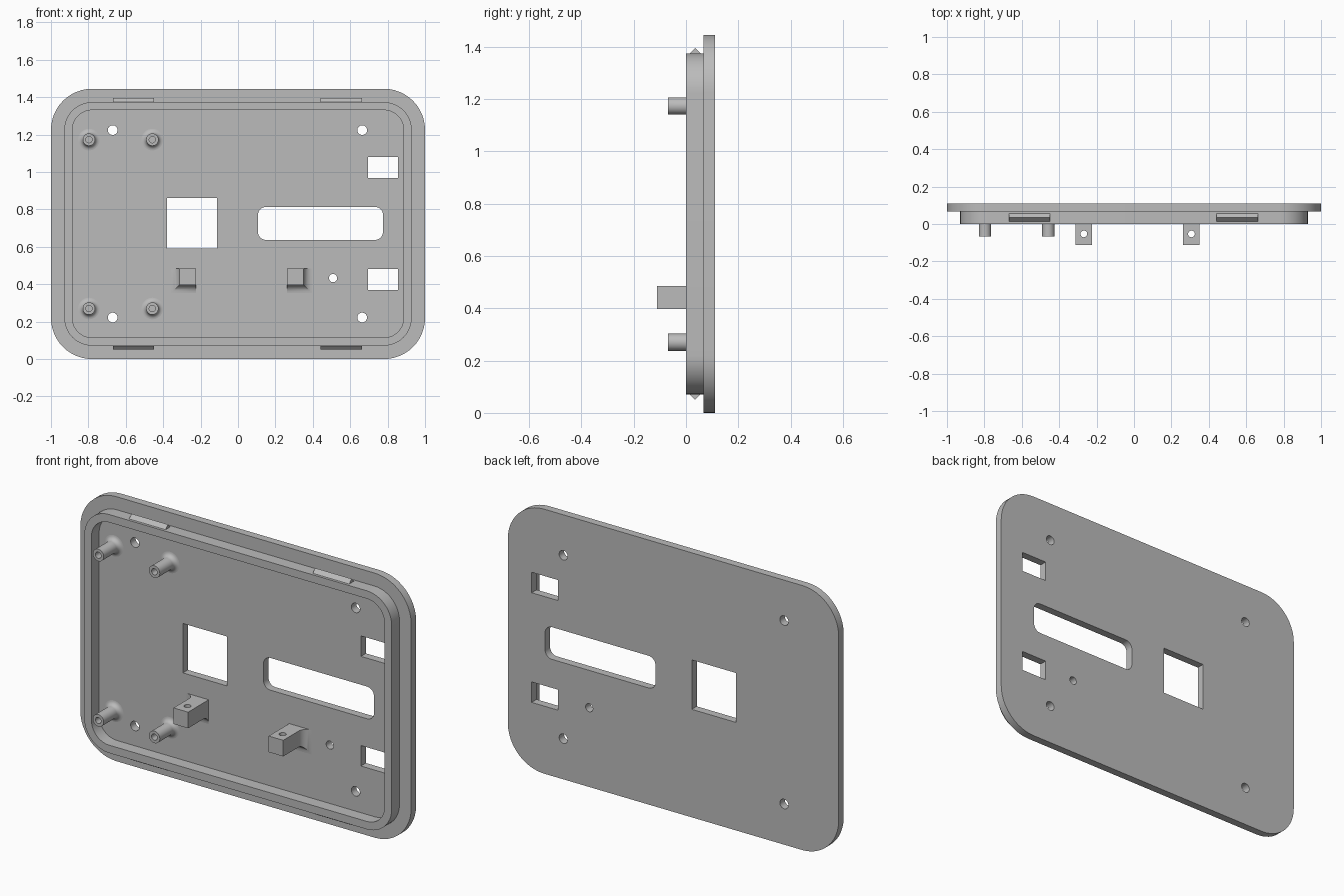
import bpy, bmesh, math
from mathutils import Vector

if "Cube" in bpy.data.objects:
    bpy.data.objects.remove(bpy.data.objects["Cube"], do_unlink=True)

grey = bpy.data.materials.new("grey plastic")
grey.use_nodes = True
GREY = (0.5, 0.5, 0.5, 1)
grey.diffuse_color = GREY
grey.node_tree.nodes["Principled BSDF"].inputs["Base Color"].default_value = GREY

FLOOR, BACK = 0.067, 0.11      # front and back of the plate
HEIGHT = 1.445
MID = HEIGHT / 2


def finish(name, bm, smooth=True):
    """Clean the mesh, link it and shade it."""
    bmesh.ops.remove_doubles(bm, verts=bm.verts, dist=1e-5)
    bmesh.ops.recalc_face_normals(bm, faces=bm.faces)
    mesh = bpy.data.meshes.new(name)
    bm.to_mesh(mesh)
    bm.free()
    mesh.materials.append(grey)
    ob = bpy.data.objects.new(name, mesh)
    bpy.context.collection.objects.link(ob)
    bpy.ops.object.select_all(action="DESELECT")
    ob.select_set(True)
    bpy.context.view_layer.objects.active = ob
    if smooth:
        bpy.ops.object.shade_smooth_by_angle(angle=math.radians(30))
    return ob


def rounded(cx, cy, w, h, r=0, seg=12):
    """Outline of a rectangle with rounded corners."""
    if r == 0:
        return [(cx + a * w / 2, cy + b * h / 2)
                for a, b in ((1, 1), (-1, 1), (-1, -1), (1, -1))]
    pts = []
    for q, (a, b) in enumerate(((1, 1), (-1, 1), (-1, -1), (1, -1))):
        for i in range(seg + 1):
            t = (q + i / seg) * math.pi / 2
            pts.append((cx + a * (w / 2 - r) + r * math.cos(t),
                        cy + b * (h / 2 - r) + r * math.sin(t)))
    return pts


def circle(cx, cy, r, n=32):
    return [(cx + r * math.cos(2 * math.pi * i / n),
             cy + r * math.sin(2 * math.pi * i / n)) for i in range(n)]


def sheet(name, loops, lo, hi, upright=True):
    """Extrude an outline with holes, along y (upright) or along z."""
    curve = bpy.data.curves.new(name + " outline", "CURVE")
    curve.dimensions = "2D"
    curve.fill_mode = "BOTH"
    curve.extrude = (hi - lo) / 2
    for loop in loops:
        s = curve.splines.new("POLY")
        s.points.add(len(loop) - 1)
        for p, (x, y) in zip(s.points, loop):
            p.co = (x, y, 0, 1)
        s.use_cyclic_u = True
    tmp = bpy.data.objects.new(name + " outline", curve)
    bpy.context.collection.objects.link(tmp)
    deps = bpy.context.evaluated_depsgraph_get()
    mesh = bpy.data.meshes.new_from_object(tmp.evaluated_get(deps))
    bm = bmesh.new()
    bm.from_mesh(mesh)
    bpy.data.objects.remove(tmp, do_unlink=True)
    bpy.data.curves.remove(curve)
    bpy.data.meshes.remove(mesh)
    mid = (lo + hi) / 2
    for v in bm.verts:
        x, y, z = v.co
        v.co = (x, mid - z, y) if upright else (x, y, mid + z)
    return finish(name, bm)


def loft(name, rings, smooth=True):
    """Skin a stack of equal-sized rings and cap both ends."""
    bm = bmesh.new()
    rows = [[bm.verts.new(p) for p in ring] for ring in rings]
    for a, b in zip(rows, rows[1:]):
        for i in range(len(a)):
            j = (i + 1) % len(a)
            bm.faces.new((a[i], a[j], b[j], b[i]))
    bm.faces.new(rows[0])
    bm.faces.new(rows[-1])
    return finish(name, bm, smooth)


# Cover plate with its openings
openings = [
    rounded(-0.246, 0.725, 0.268, 0.27),
    rounded(0.441, 0.725, 0.668, 0.176, 0.042, 8),
    rounded(0.776, 1.024, 0.16, 0.112),
    rounded(0.776, 0.425, 0.16, 0.112),
    circle(0.508, 0.433, 0.022),
]
openings += [circle(x, z, 0.026) for x in (-0.67, 0.664) for z in (0.222, 1.224)]
sheet("cover_plate", [rounded(0, MID, 2, HEIGHT, 0.22)] + openings, FLOOR, BACK)

# Raised rim
sheet("rim", [rounded(0, MID, 1.858, 1.303, 0.15),
              rounded(0, MID, 1.772, 1.217, 0.107)], 0, FLOOR + 0.001)

# Snap ridges on the top and bottom of the rim
for side, sx in (("right", -0.558), ("left", 0.552)):
    for end, s in (("top", 1), ("bottom", -1)):
        base = MID + s * 0.65
        loft(f"snap_ridge_{end}_{side}",
             [[(x, 0.013, base), (x, 0.035, base + s * 0.0225), (x, 0.057, base)]
              for x in (sx - 0.11, sx + 0.11)], smooth=False)

# Screw posts with a filleted foot and a blind bore
R, BORE, FOOT = 0.033, 0.017, 0.025
profile = []
for i in range(7):
    t = i / 6 * math.pi / 2
    profile.append((R + FOOT * (1 - math.sin(t)), FLOOR - FOOT * (1 - math.cos(t))))
profile += [(R, -0.068), (BORE, -0.068), (BORE, FLOOR - 0.005), (0, FLOOR - 0.005)]
for side, px in (("outer", -0.797), ("inner", -0.458)):
    for end, pz in (("lower", 0.27), ("upper", 1.173)):
        bm = bmesh.new()
        vs = [bm.verts.new((px + r, y, pz)) for r, y in profile]
        es = [bm.edges.new(p) for p in zip(vs, vs[1:])]
        bmesh.ops.spin(bm, geom=vs + es, cent=Vector((px, 0, pz)), axis=(0, 1, 0),
                       angle=2 * math.pi, steps=32)
        finish(f"screw_post_{end}_{side}", bm)

# Drilled lugs, each with a curved foot outward and below
LOW, HIGH, FILLET = 0.397, 0.485, 0.045
for side, cx, s in (("right", -0.268, -1), ("left", 0.307, 1)):
    sheet(f"lug_{side}", [rounded(cx, -0.022, 0.088, 0.178),
                          circle(cx, -0.053, 0.018)], LOW, HIGH, upright=False)
    rings = []
    for i in range(9):
        t = i / 8 * math.pi / 2
        e = FILLET * (1 - math.cos(t))
        y = FLOOR - FILLET * (1 - math.sin(t))
        inner, outer = cx - s * 0.044, cx + s * (0.044 + e)
        rings.append([(inner, y, LOW - e), (outer, y, LOW - e),
                      (outer, y, HIGH), (inner, y, HIGH)])
    loft(f"lug_foot_{side}", rings)
